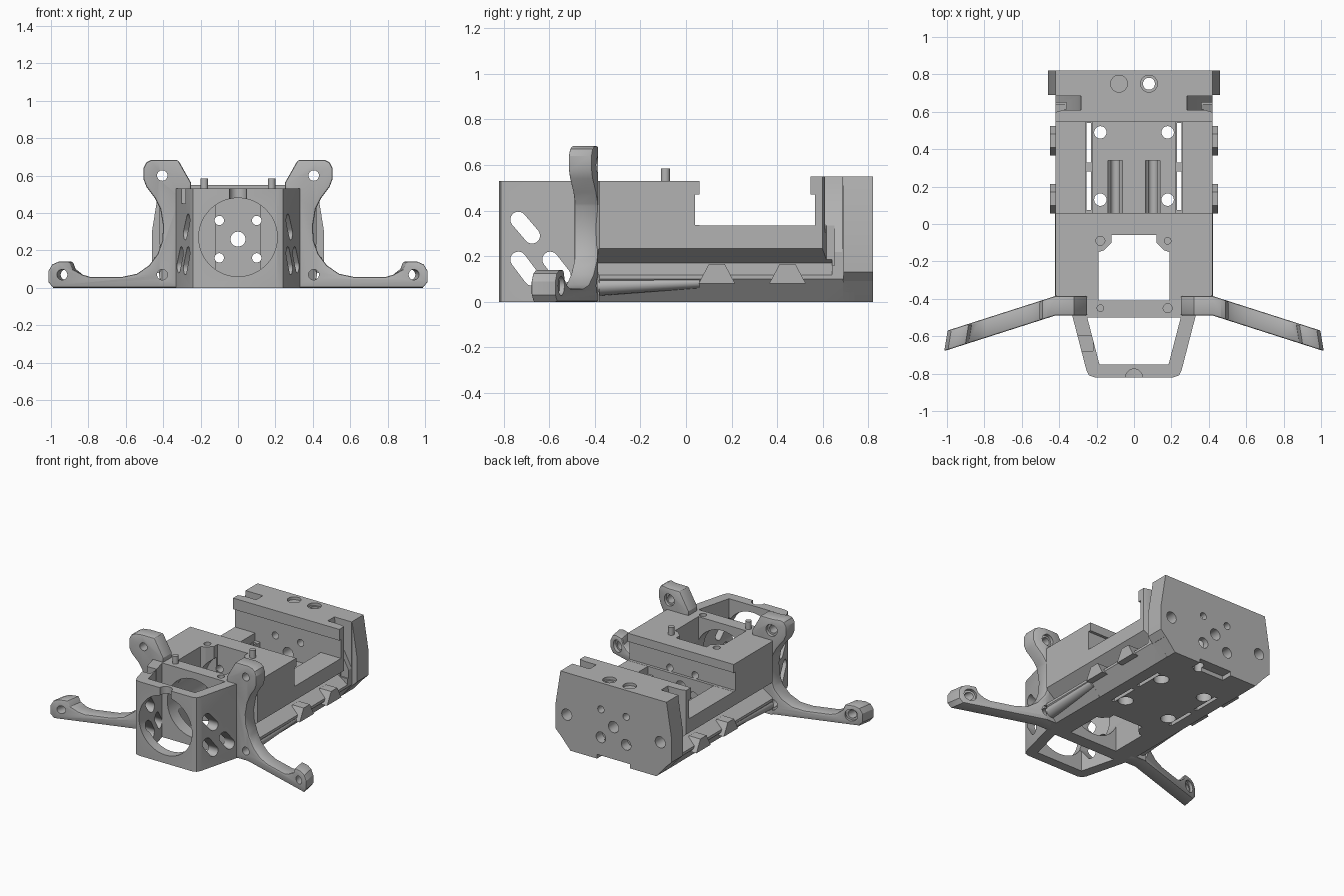
import bpy, bmesh
from math import sin, cos, pi, atan2, radians, copysign

if "Cube" in bpy.data.objects:
    bpy.data.objects.remove(bpy.data.objects["Cube"])

grey = bpy.data.materials.new("plain grey plastic")
grey.use_nodes = True
grey.diffuse_color = (0.45, 0.45, 0.45, 1)
grey.node_tree.nodes["Principled BSDF"].inputs["Base Color"].default_value = grey.diffuse_color

parts, cutters = [], []


def prism(name, pts, lo, hi, axis, cutter=False):
    """Extrude a 2D outline along an axis; remaining axes keep x, y, z order."""
    order = {"x": lambda u, v, w: (w, u, v),
             "y": lambda u, v, w: (u, w, v),
             "z": lambda u, v, w: (u, v, w)}[axis]
    bm = bmesh.new()
    a = [bm.verts.new(order(u, v, lo)) for u, v in pts]
    b = [bm.verts.new(order(u, v, hi)) for u, v in pts]
    bm.faces.new(a)
    bm.faces.new(b)
    for i in range(len(pts)):
        j = (i + 1) % len(pts)
        bm.faces.new((a[i], a[j], b[j], b[i]))
    bmesh.ops.recalc_face_normals(bm, faces=bm.faces)
    mesh = bpy.data.meshes.new(name)
    bm.to_mesh(mesh)
    bm.free()
    mesh.materials.append(grey)
    obj = bpy.data.objects.new(name, mesh)
    bpy.context.scene.collection.objects.link(obj)
    obj.hide_render = cutter
    (cutters if cutter else parts).append(obj)
    return obj


def circle(u, v, r, n=32):
    return [(u + r * cos(2 * pi * i / n), v + r * sin(2 * pi * i / n)) for i in range(n)]


def rect(u0, v0, u1, v1):
    return [(u0, v0), (u1, v0), (u1, v1), (u0, v1)]


def capsule(p, q, r, n=10):
    t = atan2(q[1] - p[1], q[0] - p[0])
    ends = [(p, t + pi / 2), (q, t - pi / 2)]
    return [(c[0] + r * cos(s + pi * i / n), c[1] + r * sin(s + pi * i / n))
            for c, s in ends for i in range(n + 1)]


def flip(pts, s=-1):
    return [(s * u, v) for u, v in pts]


def both(half):
    return half + flip(half)[::-1]


def cut(pts, lo, hi, axis, name="cutter"):
    prism(name, pts, lo, hi, axis, cutter=True)


# Front housing: tapered nose and motor block
prism("motor_housing", both([(0.42, 0.06), (0.42, -0.38), (0.34, -0.44), (0.33, -0.49),
                             (0.255, -0.78), (0.24, -0.81), (0.21, -0.82)]), 0, 0.53, "z")
# Tray floor with raised side strips
prism("tray", both([(0.34, 0), (0.42, 0.1), (0.42, 0.335), (0.26, 0.335), (0.26, 0.28),
                    (0.22, 0.28), (0.22, 0.22)]), 0.04, 0.57, "y")
# Rear block and end plate
prism("rear_block", [(0.565, 0), (0.565, 0.47), (0.545, 0.47), (0.545, 0.55), (0.74, 0.55),
                     (0.74, 0)], -0.42, 0.42, "x")
prism("rear_plate", both([(0.34, 0), (0.42, 0.09), (0.46, 0.13), (0.46, 0.3),
                          (0.42, 0.55)]), 0.69, 0.82, "y")

# Openings in the housing
cut(both([(0.19, -0.41), (0.19, -0.15), (0.16, -0.14), (0.12, -0.10), (0.12, -0.06)]),
    -0.1, 0.7, "z")
cut(both([(0.185, -0.75), (0.25, -0.5)]), -0.1, 0.7, "z")
cut(circle(0, 0.27, 0.21, 48), -0.9, -0.07, "y")
cut(circle(0, -0.82, 0.045), 0.47, 0.6, "z")
cut(rect(-0.32, -0.68, -0.22, -0.6), 0.45, 0.6, "z")
for p, q in [((-0.735, 0.36), (-0.675, 0.29)), ((-0.735, 0.185), (-0.675, 0.105)),
             ((-0.595, 0.185), (-0.54, 0.115))]:
    cut(capsule(p, q, 0.035), -0.4, 0.4, "x")

# Lengthwise screw holes, shaft hole and grooves
cut(circle(0, 0.26, 0.04), -0.2, 0.9, "y")
for s in (-1, 1):
    for z in (0.16, 0.36):
        cut(circle(s * 0.1, z, 0.025), -0.2, 0.9, "y")
    cut(circle(s * 0.1, 0.16, 0.038), 0.75, 0.9, "y")
    cut(circle(s * 0.1, 0.205, 0.042), 0.03, 0.34, "y")
    cut(circle(s * 0.37, 0.25, 0.04), 0.72, 0.9, "y")
    # Tray mounting holes with wide recesses below, and strap slots
    for y in (0.13, 0.49):
        cut(circle(s * 0.18, y, 0.033), -0.1, 0.5, "z")
        cut(circle(s * 0.18, y, 0.05), -0.1, 0.07, "z")
    for y0, y1 in ((0.075, 0.28), (0.33, 0.54)):
        cut(rect(s * 0.23, y0, s * 0.255, y1), -0.1, 0.5, "z")
    # Chamfered lower edges, side cable grooves and rear cable pockets
    cut(flip([(0.34, -0.001), (0.42, 0.1), (0.6, 0.1), (0.6, -0.001)], s), -0.38, 0.688, "y")
    cut(flip([(0.339, -0.002), (0.42, 0.091), (0.44, 0.091), (0.44, -0.002)], s),
        0.685, 0.83, "y")
    cut(flip([(0.44, 0.105), (0.44, 0.25), (0.34, 0.17)], s), -0.43, 0.64, "y")
    cut(flip([(0.5, 0.575), (0.36, 0.615), (0.36, 0.65), (0.5, 0.65)], s), 0.16, 0.6, "z")
    cut(flip([(0.28, 0.57), (0.30, 0.45), (0.43, 0.2), (0.5, 0.2), (0.5, 0.57)], s),
        0.61, 0.685, "y")
    cut(circle(s * 0.08, 0.75, 0.045), 0.53, 0.6, "z")
cut(circle(0.08, 0.75, 0.032), -0.1, 0.6, "z")
cut(rect(-0.5, 0.04, 0.5, 0.08), 0.336, 0.47, "z")
cut(rect(-0.13, -0.1, 0.13, 0.03), 0.74, 0.9, "y")
for x, y in ((-0.18, -0.09), (0.18, -0.45)):
    cut(circle(x, y, 0.024), 0.5, 0.6, "z")

# Locating pegs
for x, y in ((0.18, -0.09), (-0.18, -0.45)):
    prism("locating_peg", circle(x, y, 0.02, 24), 0.5, 0.585, "z")

# Support arms: upright ear, curved neck and long foot
arm = [(0.30, 0), (0.97, 0), (0.995, 0.03), (0.995, 0.09), (0.975, 0.125), (0.94, 0.14),
       (0.88, 0.14), (0.865, 0.1), (0.83, 0.07), (0.79, 0.058), (0.62, 0.058),
       (0.54, 0.075), (0.475, 0.12), (0.43, 0.18), (0.405, 0.25), (0.4, 0.33),
       (0.415, 0.42), (0.445, 0.48), (0.49, 0.54), (0.505, 0.58), (0.505, 0.64),
       (0.49, 0.67), (0.465, 0.683), (0.32, 0.683), (0.25, 0.56), (0.25, 0.53),
       (0.30, 0.48)]
for s, side in ((1, "left"), (-1, "right")):
    obj = prism(side + "_arm", flip(arm, s), -0.052, 0.052, "y")
    bevel = obj.modifiers.new("edge", "BEVEL")
    bevel.width = 0.01
    bevel.segments = 2
    bevel.limit_method = "ANGLE"
    bevel.angle_limit = radians(60)
    for x, z in ((0.405, 0.6), (0.405, 0.07), (0.92, 0.07)):
        cut(circle(s * x, z, 0.028), -0.1, 0.1, "y", "arm_drill")
        cut(circle(s * x, z, 0.042), 0.03, 0.1, "y", "arm_drill")
    # Side clips and tapered screw boss
    for y in (0.135, 0.445):
        prism(side + "_rail_clip", [(y - 0.08, 0.08), (y + 0.08, 0.08), (y + 0.035, 0.165),
                                    (y - 0.035, 0.165)], s * 0.36, s * 0.45, "x")
    boss = prism(side + "_screw_boss", circle(s * 0.38, 0.068, 0.042, 24), -0.39, 0.06, "y")
    for v in boss.data.vertices:
        if v.co.y > 0:
            v.co.z = 0.085 + (v.co.z - 0.068) * 0.6


# Carve every part with the cutters that reach it
def bounds(o):
    cs = [v.co for v in o.data.vertices]
    return [(min(c[i] for c in cs), max(c[i] for c in cs)) for i in range(3)]


boxes = [(c, bounds(c)) for c in cutters]
for part in parts:
    if any(word in part.name for word in ("peg", "clip", "boss")):
        continue
    mine = bounds(part)
    for c, box in boxes:
        reaches = all(a[0] < b[1] and b[0] < a[1] for a, b in zip(mine, box))
        if reaches and ("arm" in part.name) == ("arm" in c.name):
            m = part.modifiers.new("cut", "BOOLEAN")
            m.operation = "DIFFERENCE"
            m.solver = "EXACT"
            m.object = c
graph = bpy.context.evaluated_depsgraph_get()
results = [(p, bpy.data.meshes.new_from_object(p.evaluated_get(graph))) for p in parts]
for p, mesh in results:
    p.modifiers.clear()
    p.data = mesh
for c in cutters:
    bpy.data.objects.remove(c)


# Sweep the drilled arms forward outside the ear, with square-cut foot ends
def sweep(mesh):
    bm = bmesh.new()
    bm.from_mesh(mesh)
    for x in (-0.42, 0.42):
        bmesh.ops.bisect_plane(bm, geom=bm.verts[:] + bm.edges[:] + bm.faces[:],
                               plane_co=(x, 0, 0), plane_no=(1, 0, 0))
    for v in bm.verts:
        co = v.co
        if abs(co.x) > 0.85:
            co.x += copysign(0.25 * (co.y - 0.03), co.x)
        co.y -= 0.437 + 0.32 * max(abs(co.x) - 0.42, 0)
    bm.to_mesh(mesh)
    bm.free()


for p in parts:
    if "arm" in p.name:
        sweep(p.data)

# Smooth round surfaces while keeping hard edges
for p in parts:
    p.select_set(True)
bpy.context.view_layer.objects.active = parts[0]
bpy.ops.object.shade_smooth_by_angle(angle=radians(25))
